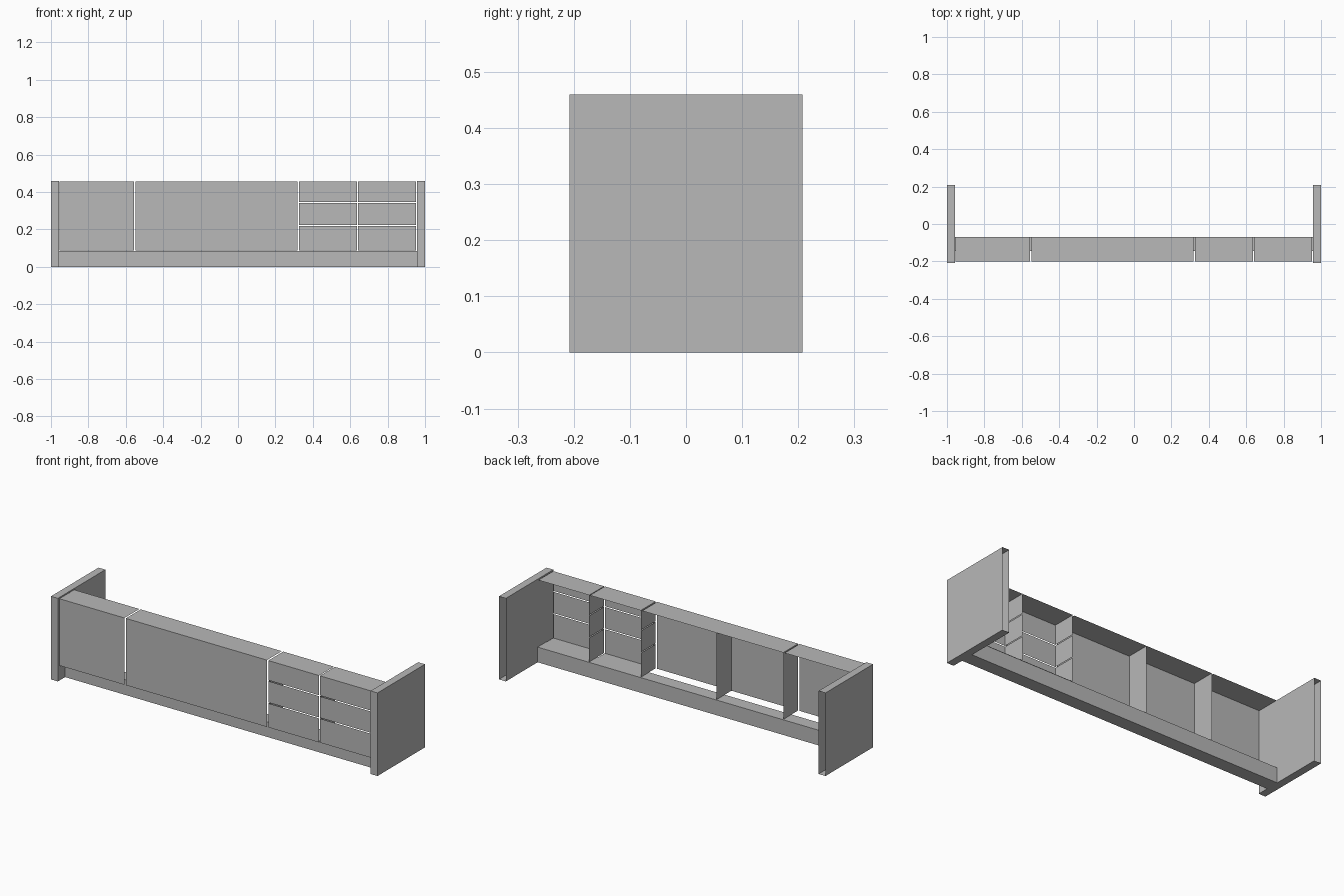
import bpy
import bmesh

cube = bpy.data.objects.get("Cube")
if cube:
    bpy.data.objects.remove(cube, do_unlink=True)

GREY = (0.48, 0.48, 0.48, 1.0)
grey = bpy.data.materials.new("plain grey")
grey.use_nodes = True
grey.diffuse_color = GREY
grey.node_tree.nodes["Principled BSDF"].inputs["Base Color"].default_value = GREY


def box(name, x, y, z, open_back=False):
    """Box from (low, high) ranges; a range with no extent gives a flat sheet."""
    bm = bmesh.new()
    flat = [i for i, r in enumerate((x, y, z)) if r[0] == r[1]]
    if flat:
        # Corner order runs round the two axes that have extent
        a, b = [i for i in range(3) if i not in flat]
        ranges = (x, y, z)
        corners = []
        for i, j in ((0, 0), (1, 0), (1, 1), (0, 1)):
            p = [r[0] for r in ranges]
            p[a], p[b] = ranges[a][i], ranges[b][j]
            corners.append(bm.verts.new(p))
        bm.faces.new(corners)
    else:
        bmesh.ops.create_cube(bm, size=1)
        for v in bm.verts:
            v.co = [r[0] if c < 0 else r[1] for c, r in zip(v.co, (x, y, z))]
        bm.normal_update()
        if open_back:
            back = [f for f in bm.faces if f.normal.y > 0.9]
            bmesh.ops.delete(bm, geom=back, context='FACES')
    mesh = bpy.data.meshes.new(name)
    bm.to_mesh(mesh)
    bm.free()
    mesh.materials.append(grey)
    obj = bpy.data.objects.new(name, mesh)
    bpy.context.collection.objects.link(obj)
    return obj


FRONT, BACK = -0.2, -0.07
BOTTOM, TOP = 0.086, 0.456
DEPTH = (FRONT, BACK)

# End panels, hollow and open at the back
for name, side in (("left_end_panel", 1), ("right_end_panel", -1)):
    x = sorted((side * 0.958, side))
    box(name, x, (-0.208, 0.208), (0, 0.46), open_back=True)

# Recessed plinth
box("plinth", (-0.958, 0.958), (-0.145, BACK), (0, 0.084))


def sheet_front(name, x, z):
    box(name, x, (FRONT, FRONT), z)


def sheet_side(name, x, z):
    box(name, (x, x), DEPTH, z)


# Door units: front and top sheets, with dividers in the wide unit
for name, x in (("narrow_door", (-0.954, -0.555)), ("wide_door", (-0.547, 0.317))):
    sheet_front(name, x, (BOTTOM, TOP))
    box(name + "_top", x, DEPTH, (TOP, TOP))
for name, x in (("outer_divider", -0.547), ("middle_divider", -0.138)):
    sheet_side(name, x, (BOTTOM, TOP))

# Drawer stacks: three fronts with matching sides, a top and a floor
drawers = ((BOTTOM, 0.219), (0.224, 0.342), (0.347, TOP))
for stack, x in (("inner_drawer", (0.326, 0.637)), ("outer_drawer", (0.642, 0.953))):
    for number, z in enumerate(drawers, 1):
        sheet_front(f"{stack}_front_{number}", x, z)
        sheet_side(f"{stack}_side_{number}", x[0], z)
    box(stack + "_top", x, DEPTH, (TOP, TOP))
    box(stack + "_floor", x, DEPTH, (BOTTOM, BOTTOM))
